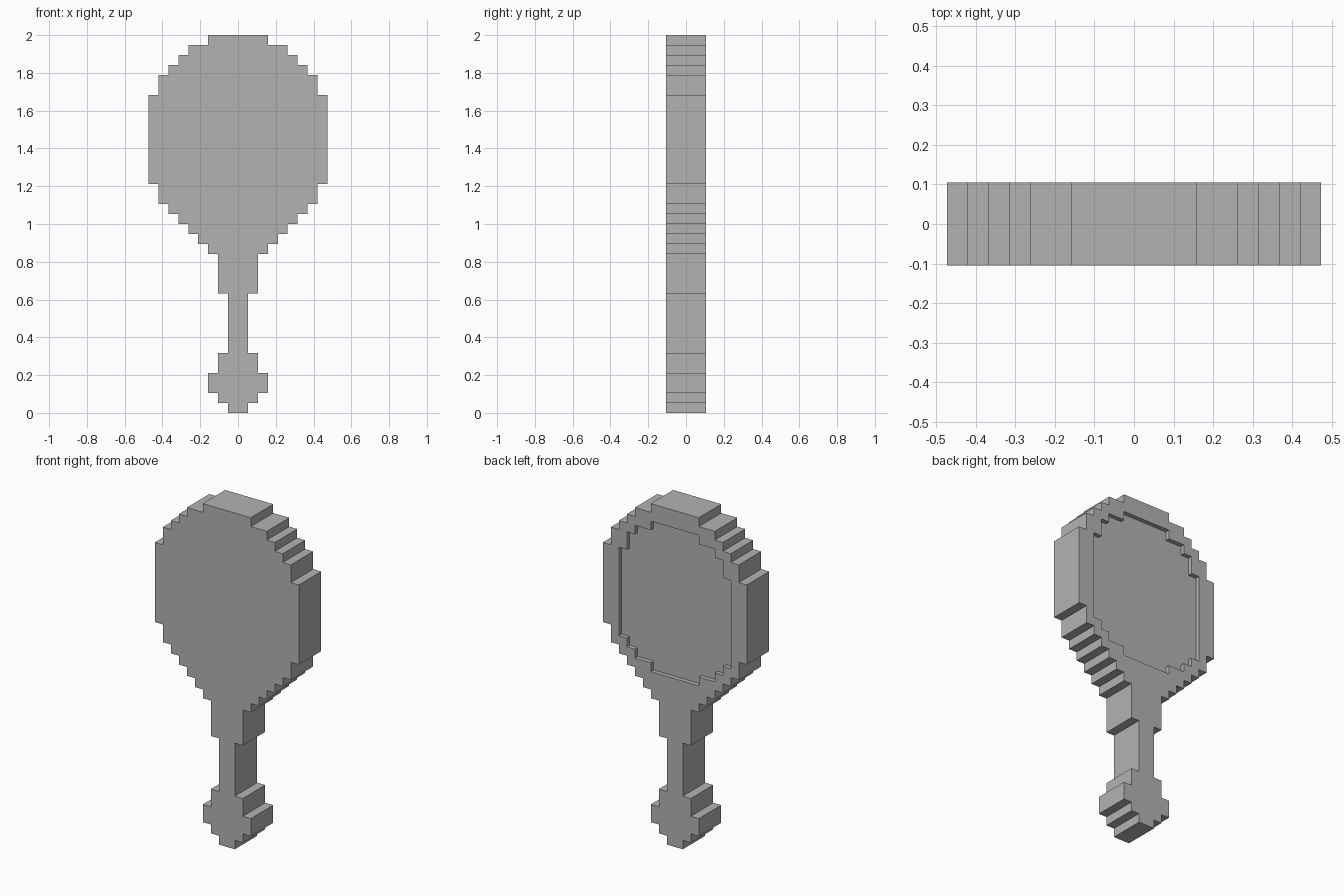
import bpy
import bmesh

if "Cube" in bpy.data.objects:
    bpy.data.objects.remove(bpy.data.objects["Cube"], do_unlink=True)

U = 2 / 38  # one pixel step

grey = bpy.data.materials.new("plain_grey")
grey.use_nodes = True
colour = (0.45, 0.45, 0.45, 1)
grey.diffuse_color = colour
grey.node_tree.nodes["Principled BSDF"].inputs["Base Color"].default_value = colour


def stepped_slab(name, bottom, rows, y_front, y_back):
    """Extrude a symmetric stepped outline; rows are (top, half width) in steps."""
    side = []
    z = bottom
    for top, half in rows:
        side += [(half, z), (half, top)]
        z = top
    outline = side + [(-x, z) for x, z in reversed(side)]
    bm = bmesh.new()
    face = bm.faces.new([bm.verts.new((x * U, y_front * U, z * U)) for x, z in outline])
    extruded = bmesh.ops.extrude_face_region(bm, geom=[face])["geom"]
    moved = [v for v in extruded if isinstance(v, bmesh.types.BMVert)]
    bmesh.ops.translate(bm, verts=moved, vec=(0, (y_back - y_front) * U, 0))
    bmesh.ops.recalc_face_normals(bm, faces=bm.faces)
    mesh = bpy.data.meshes.new(name)
    bm.to_mesh(mesh)
    bm.free()
    mesh.materials.append(grey)
    obj = bpy.data.objects.new(name, mesh)
    bpy.context.collection.objects.link(obj)
    return obj


# Pommel, grip, neck and round head in one outline
pommel = [(1, 1), (2, 2), (4, 3), (6, 2)]
grip = [(12, 1), (16, 2)]
head = [(17, 3), (18, 4), (19, 5), (20, 6), (21, 7), (23, 8), (32, 9),
        (34, 8), (35, 7), (36, 6), (37, 5), (38, 3)]
body = stepped_slab("hand_mirror_body", 0, pommel + grip + head, -2, 2)

# Shallow recess for the glass on the back side
glass = [(20, 3), (21, 5), (22, 6), (32, 7), (34, 6), (35, 5), (36, 3)]
cutter = stepped_slab("glass_recess_cutter", 19, glass, 1.5, 3)
cutter.hide_render = True

cut = body.modifiers.new("glass_recess", 'BOOLEAN')
cut.operation = 'DIFFERENCE'
cut.solver = 'EXACT'
cut.object = cutter
bpy.context.view_layer.objects.active = body
bpy.ops.object.modifier_apply(modifier=cut.name)
bpy.data.objects.remove(cutter, do_unlink=True)
